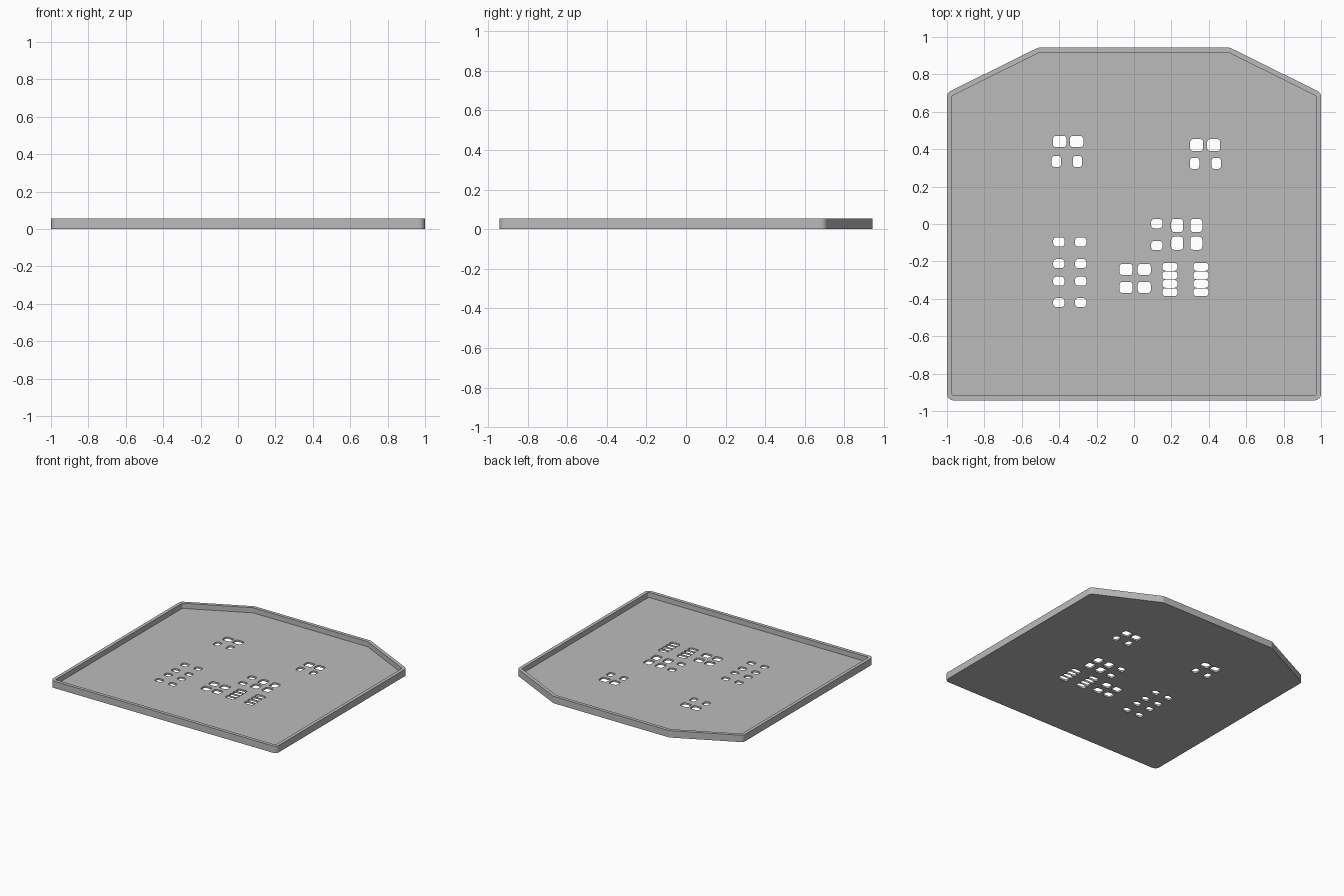
import bpy, bmesh, math
from mathutils import Vector

if "Cube" in bpy.data.objects:
    bpy.data.objects.remove(bpy.data.objects["Cube"])

HEIGHT, FLOOR = 0.055, 0.014


def rounded(points, radius, seg=6):
    """Closed counter-clockwise outline with tangent arcs at its corners."""
    out = []
    n = len(points)
    for i in range(n):
        p = Vector(points[i])
        a = (Vector(points[i - 1]) - p).normalized()
        b = (Vector(points[(i + 1) % n]) - p).normalized()
        half = a.angle(b) / 2
        centre = p + (a + b).normalized() * (radius / math.sin(half))
        s = p + a * (radius / math.tan(half)) - centre
        e = p + b * (radius / math.tan(half)) - centre
        a0 = math.atan2(s.y, s.x)
        sweep = (math.atan2(e.y, e.x) - a0 + math.pi) % (2 * math.pi) - math.pi
        for k in range(seg + 1):
            t = a0 + sweep * k / seg
            out.append((centre.x + radius * math.cos(t), centre.y + radius * math.sin(t)))
    return out


def tray_outline(x, y, shoulder, flat):
    return [(-x, -y), (x, -y), (x, shoulder), (flat, y), (-flat, y), (-x, shoulder)]


# Openings: (x centres, y centres, width, height)
groups = [
    ((-0.397, -0.307), (0.441,), 0.072, 0.06),
    ((-0.415, -0.302), (0.334,), 0.05, 0.06),
    ((0.335, 0.426), (0.422,), 0.07, 0.064),
    ((0.324, 0.44), (0.324,), 0.05, 0.06),
    ((0.122,), (0.002, -0.115), 0.06, 0.05),
    ((0.231, 0.333), (-0.008, -0.103), 0.064, 0.07),
    ((-0.402, -0.285), (-0.096, -0.212, -0.306, -0.42), 0.06, 0.048),
    ((-0.042, 0.055), (-0.243, -0.339), 0.07, 0.06),
    ((0.192, 0.358), (-0.229, -0.275, -0.32, -0.365), 0.08, 0.042),
]
holes = []
for xs, ys, w, h in groups:
    for x in xs:
        for y in ys:
            box = [(x - w / 2, y - h / 2), (x + w / 2, y - h / 2),
                   (x + w / 2, y + h / 2), (x - w / 2, y + h / 2)]
            holes.append(rounded(box, 0.016, 4))

outer = rounded(tray_outline(1.0, 0.943, 0.702, 0.513), 0.035)
inner = rounded(tray_outline(0.973, 0.916, 0.685, 0.507), 0.008, 4)

bm = bmesh.new()


def ring(points, z):
    verts = [bm.verts.new((x, y, z)) for x, y in points]
    edges = [bm.edges.new((verts[i - 1], verts[i])) for i in range(len(verts))]
    return verts, edges


def wall(low, high):
    for i in range(len(low[0])):
        bm.faces.new((low[0][i - 1], low[0][i], high[0][i], high[0][i - 1]))


def fill(rings):
    bmesh.ops.triangle_fill(bm, use_beauty=True, use_dissolve=False,
                            edges=[e for r in rings for e in r[1]], normal=(0, 0, 1))


# Outer wall, inner wall, rim, floor with openings
out_low, out_high = ring(outer, 0), ring(outer, HEIGHT)
in_low, in_high = ring(inner, FLOOR), ring(inner, HEIGHT)
hole_low = [ring(h, 0) for h in holes]
hole_high = [ring(h, FLOOR) for h in holes]
fill([out_low] + hole_low)
fill([in_low] + hole_high)
fill([out_high, in_high])
wall(out_low, out_high)
wall(in_low, in_high)
for low, high in zip(hole_low, hole_high):
    wall(low, high)
bmesh.ops.recalc_face_normals(bm, faces=bm.faces[:])

mesh = bpy.data.meshes.new("stencil_tray")
bm.to_mesh(mesh)
bm.free()
tray = bpy.data.objects.new("stencil_tray", mesh)
bpy.context.collection.objects.link(tray)

grey = bpy.data.materials.new("plain grey")
grey.diffuse_color = (0.5, 0.5, 0.5, 1)
grey.use_nodes = True
grey.node_tree.nodes["Principled BSDF"].inputs["Base Color"].default_value = grey.diffuse_color
mesh.materials.append(grey)

bpy.context.view_layer.objects.active = tray
tray.select_set(True)
bpy.ops.object.shade_smooth_by_angle(angle=math.radians(30))
